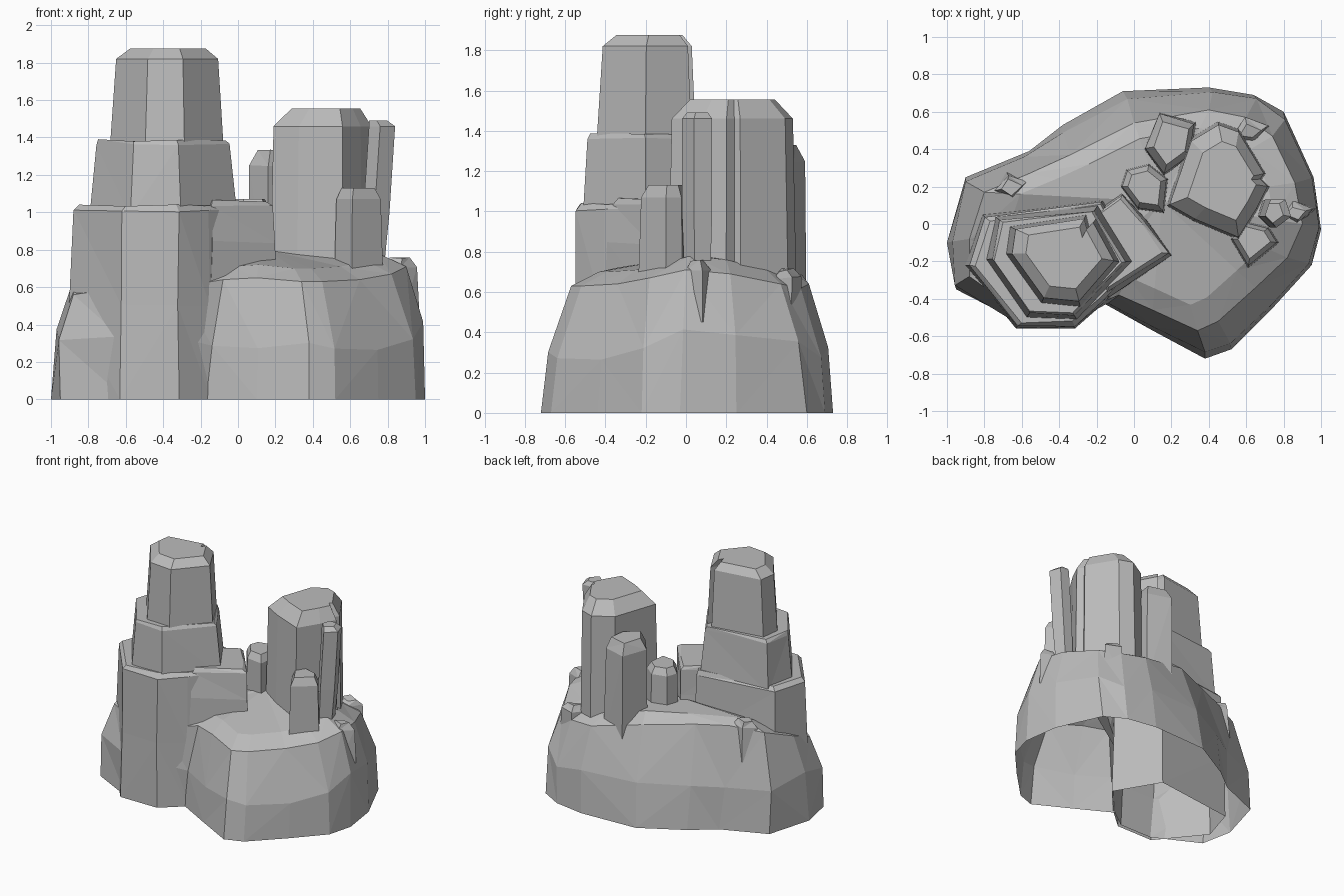
import bpy
import bmesh
import random
from mathutils import Vector

random.seed(4)
default_cube = bpy.data.objects.get("Cube")
if default_cube:
    bpy.data.objects.remove(default_cube)

# One plain stone colour
STONE = (0.5, 0.5, 0.5, 1)
stone = bpy.data.materials.new("grey stone")
stone.diffuse_color = STONE
stone.use_nodes = True
stone.node_tree.nodes["Principled BSDF"].inputs["Base Color"].default_value = STONE


def finish(name, bm):
    """Turn a bmesh into a flat shaded stone object."""
    bmesh.ops.recalc_face_normals(bm, faces=bm.faces)
    mesh = bpy.data.meshes.new(name)
    bm.to_mesh(mesh)
    bm.free()
    mesh.materials.append(stone)
    obj = bpy.data.objects.new(name, mesh)
    bpy.context.collection.objects.link(obj)
    return obj


def bridge(bm, lower, upper):
    """Join two closed rings of vertices with triangulated rock facets."""
    count = len(lower)
    for i in range(count):
        j = (i + 1) % count
        a, b, c, d = lower[i], lower[j], upper[j], upper[i]
        if i % 2:
            bm.faces.new((a, b, c))
            bm.faces.new((a, c, d))
        else:
            bm.faces.new((a, b, d))
            bm.faces.new((b, c, d))


def roughen(point, amount):
    return point + Vector([random.uniform(-amount, amount) for axis in range(3)])


def rock(name, outline, levels, rough=0.0):
    """Loft an outline through levels of (height, scale, shift x, shift y)."""
    bm = bmesh.new()
    middle = sum((Vector(p) for p in outline), Vector((0, 0))) / len(outline)
    previous = None
    for number, (z, scale, dx, dy) in enumerate(levels):
        ring = []
        for p in outline:
            q = middle + (Vector(p) - middle) * scale + Vector((dx, dy))
            point = Vector((q.x, q.y, z))
            if 0 < number:
                point = roughen(point, rough)
            ring.append(bm.verts.new(point))
        if previous:
            bridge(bm, previous, ring)
        previous = ring
    bm.faces.new(previous)
    return finish(name, bm)


# Base mound: foot position, then rim position and height, counter-clockwise
mound = [
    ((-0.17, -0.42), (-0.08, -0.38, 0.64)),
    ((0.10, -0.57), (0.10, -0.46, 0.65)),
    ((0.38, -0.72), (0.34, -0.57, 0.63)),
    ((0.52, -0.67), (0.45, -0.52, 0.63)),
    ((0.75, -0.44), (0.65, -0.34, 0.64)),
    ((0.95, -0.22), (0.82, -0.18, 0.67)),
    ((1.00, -0.03), (0.90, 0.00, 0.71)),
    ((0.96, 0.25), (0.86, 0.22, 0.69)),
    ((0.80, 0.60), (0.74, 0.47, 0.64)),
    ((0.64, 0.69), (0.60, 0.57, 0.62)),
    ((0.40, 0.73), (0.40, 0.61, 0.64)),
    ((-0.06, 0.71), (0.00, 0.54, 0.73)),
    ((-0.38, 0.53), (-0.34, 0.37, 0.76)),
    ((-0.56, 0.39), (-0.56, 0.27, 0.77)),
    ((-0.90, 0.25), (-0.80, 0.17, 0.74)),
    ((-1.00, -0.10), (-0.88, -0.08, 0.64)),
    ((-0.95, -0.35), (-0.88, -0.28, 0.56)),
    ((-0.60, -0.53), (-0.60, -0.48, 0.60)),
    ((-0.32, -0.53), (-0.32, -0.48, 0.60)),
]
bm = bmesh.new()
crown = Vector((0.15, 0.12, 0.80))
rings = [[], [], [], []]
for foot, rim in mound:
    low, high = Vector((*foot, 0)), Vector(rim)
    waist = low.lerp(high, random.uniform(0.4, 0.6))
    waist += Vector((low.x, low.y, 0)) * 0.05
    waist.x = max(-0.97, min(0.99, waist.x))
    shelf = high.lerp(crown, 0.2)
    shelf.z = min(crown.z, high.z + 0.07)
    for ring, point in zip(rings, (low, waist, high, shelf)):
        ring.append(bm.verts.new(point))
for lower, upper in zip(rings, rings[1:]):
    bridge(bm, lower, upper)
peak = bm.verts.new(crown)
for i, vert in enumerate(rings[-1]):
    bm.faces.new((vert, rings[-1][(i + 1) % len(mound)], peak))
finish("base_mound", bm)

# Stepped tower: three tiers, each with a narrow worn ledge on top
tier_low = [(-0.88, -0.22), (-0.62, -0.54), (-0.32, -0.54), (-0.16, -0.40),
            (0.02, -0.20), (-0.17, 0.12), (-0.80, 0.04)]
tier_mid = [(-0.78, -0.19), (-0.57, -0.49), (-0.31, -0.50), (-0.02, -0.20),
            (-0.20, 0.09), (-0.73, 0.03)]
tier_top = [(-0.67, -0.16), (-0.49, -0.41), (-0.29, -0.43), (-0.09, -0.20),
            (-0.21, 0.02), (-0.24, -0.04), (-0.26, 0.04), (-0.65, -0.02)]
rock("tower_lower_tier", tier_low,
     [(0, 1.06, 0, 0), (0.5, 1.04, 0, 0), (1.01, 1, 0, 0), (1.04, 0.94, 0, 0)], 0.008)
rock("tower_middle_tier", tier_mid,
     [(0.98, 1.04, 0, 0), (1.36, 0.95, 0, 0), (1.385, 0.9, 0, 0)], 0.006)
rock("tower_upper_tier", tier_top,
     [(1.34, 1.05, 0, 0), (1.82, 0.94, 0, 0), (1.875, 0.7, 0, 0)])

# Low spur stepping down from the tower
rock("tower_spur", [(-0.14, -0.38), (0.19, -0.16), (0.06, 0.02), (-0.07, 0.16), (-0.3, 0.0)],
     [(0.55, 1.08, 0, 0), (0.84, 1.02, 0, 0), (1.03, 0.96, 0, 0), (1.06, 0.86, -0.01, 0)], 0.008)

# Butte with a fissure down its outer side
rock("butte", [(0.18, 0.10), (0.32, 0.02), (0.56, -0.08), (0.66, 0.08), (0.72, 0.20),
               (0.68, 0.24), (0.70, 0.27), (0.56, 0.50), (0.45, 0.54), (0.30, 0.45)],
     [(0.55, 1.03, 0, 0), (1.46, 0.97, 0, 0), (1.555, 0.68, 0, 0)])

# Pillars around the butte
rock("leaning_slab", [(0.66, 0.04), (0.72, -0.02), (0.80, 0.04), (0.77, 0.13), (0.69, 0.13)],
     [(0.55, 0.8, -0.02, 0), (1.0, 1, 0.01, 0), (1.46, 1, 0.04, 0), (1.49, 0.7, 0.02, 0)])
rock("front_pillar", [(0.52, -0.08), (0.61, -0.23), (0.77, -0.10), (0.72, -0.02), (0.56, 0.02)],
     [(0.5, 1.08, 0, 0), (1.07, 0.95, 0, 0), (1.13, 0.7, 0, 0)])
rock("back_pillar", [(0.06, 0.40), (0.16, 0.26), (0.30, 0.37), (0.33, 0.54), (0.14, 0.59)],
     [(0.5, 1.05, 0, 0), (1.25, 0.97, 0, 0), (1.33, 0.7, 0, 0)], 0.006)
rock("inner_pillar", [(-0.07, 0.20), (0.02, 0.08), (0.16, 0.06), (0.18, 0.24), (0.08, 0.32), (-0.04, 0.29)],
     [(0.6, 1.05, 0, 0), (1.02, 0.95, 0, 0), (1.07, 0.7, 0, 0)])

# Loose wedges of rock set into the slopes
wedge = [(-0.10, -0.03), (0.02, -0.07), (0.10, 0.02), (-0.02, 0.07)]
wedges = [
    ("right_wedge", 0.86, 0.06, 0.75),
    ("rear_wedge", 0.62, 0.50, 0.71),
    ("left_wedge", -0.66, 0.20, 0.81),
]
for name, x, y, top in wedges:
    rock(name, [(x + a, y + b) for a, b in wedge],
         [(top - 0.3, 1.1, 0, 0), (top - 0.04, 0.9, 0, 0), (top, 0.55, 0, 0)], 0.01)
